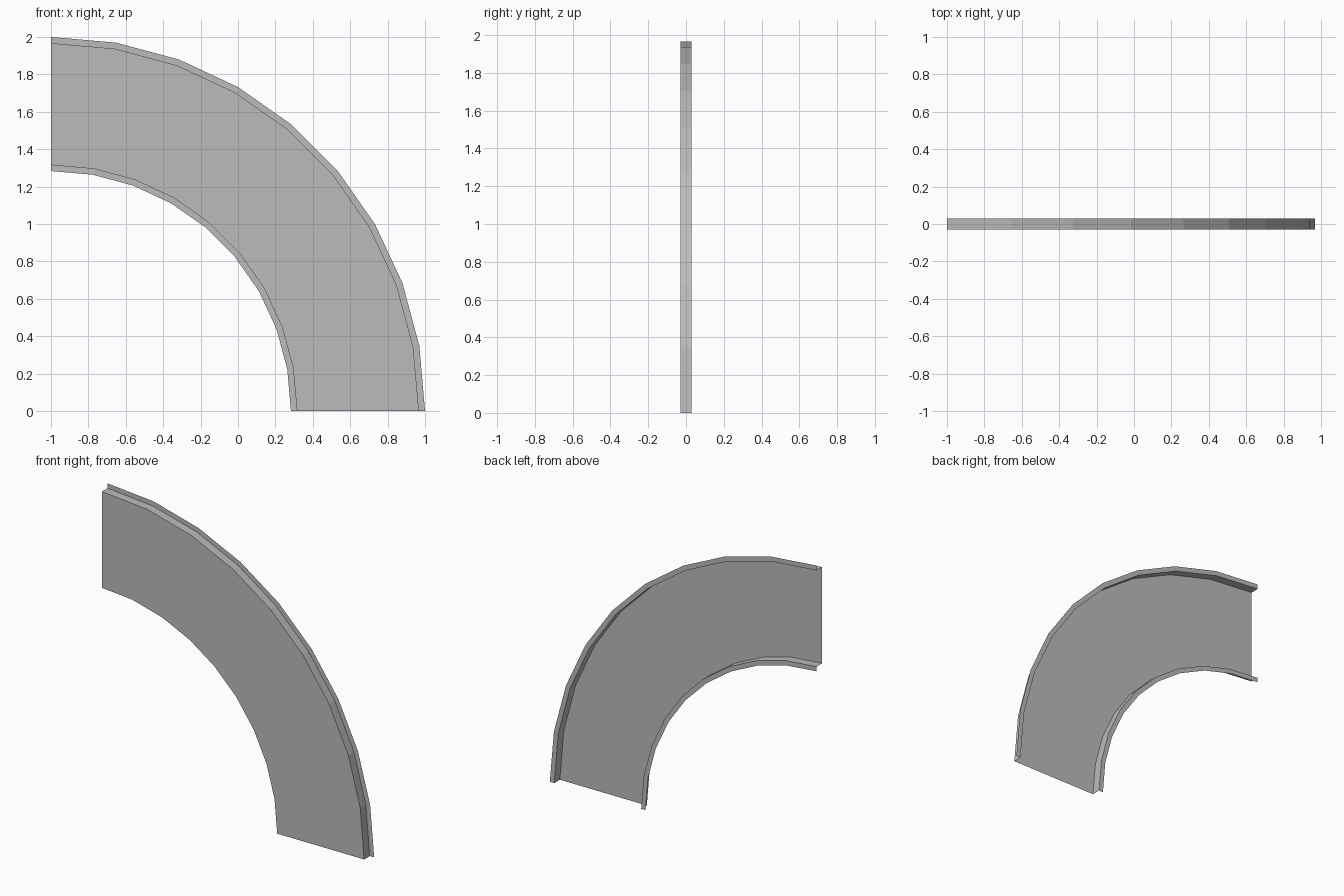
import bpy
import bmesh
from math import cos, sin, pi

# Remove the default cube
cube = bpy.data.objects.get("Cube")
if cube:
    bpy.data.objects.remove(cube, do_unlink=True)

# Plain grey sheet material
GREY = (0.5, 0.5, 0.5, 1.0)
grey = bpy.data.materials.new("sheet_grey")
grey.use_nodes = True
grey.diffuse_color = GREY
grey.node_tree.nodes["Principled BSDF"].inputs["Base Color"].default_value = GREY

# Hat-shaped section (radius, y): flange, wall, front web, wall, flange
FRONT, BACK = -0.03, 0.03
SECTION = [(1.283, BACK), (1.315, BACK), (1.315, FRONT),
           (1.967, FRONT), (1.967, BACK), (2.0, BACK)]
SEGMENTS = 9

# Sweep the section through a quarter turn about the lower corner at x = -1
bm = bmesh.new()
rings = []
for i in range(SEGMENTS + 1):
    a = pi / 2 * i / SEGMENTS
    rings.append([bm.verts.new((r * cos(a) - 1, y, r * sin(a))) for r, y in SECTION])

for low, high in zip(rings, rings[1:]):
    for j in range(len(SECTION) - 1):
        bm.faces.new((low[j], low[j + 1], high[j + 1], high[j]))

# Single-layer curved channel with flat faces
mesh = bpy.data.meshes.new("curved_channel")
bm.to_mesh(mesh)
bm.free()
mesh.materials.append(grey)
channel = bpy.data.objects.new("curved_channel", mesh)
bpy.context.collection.objects.link(channel)
